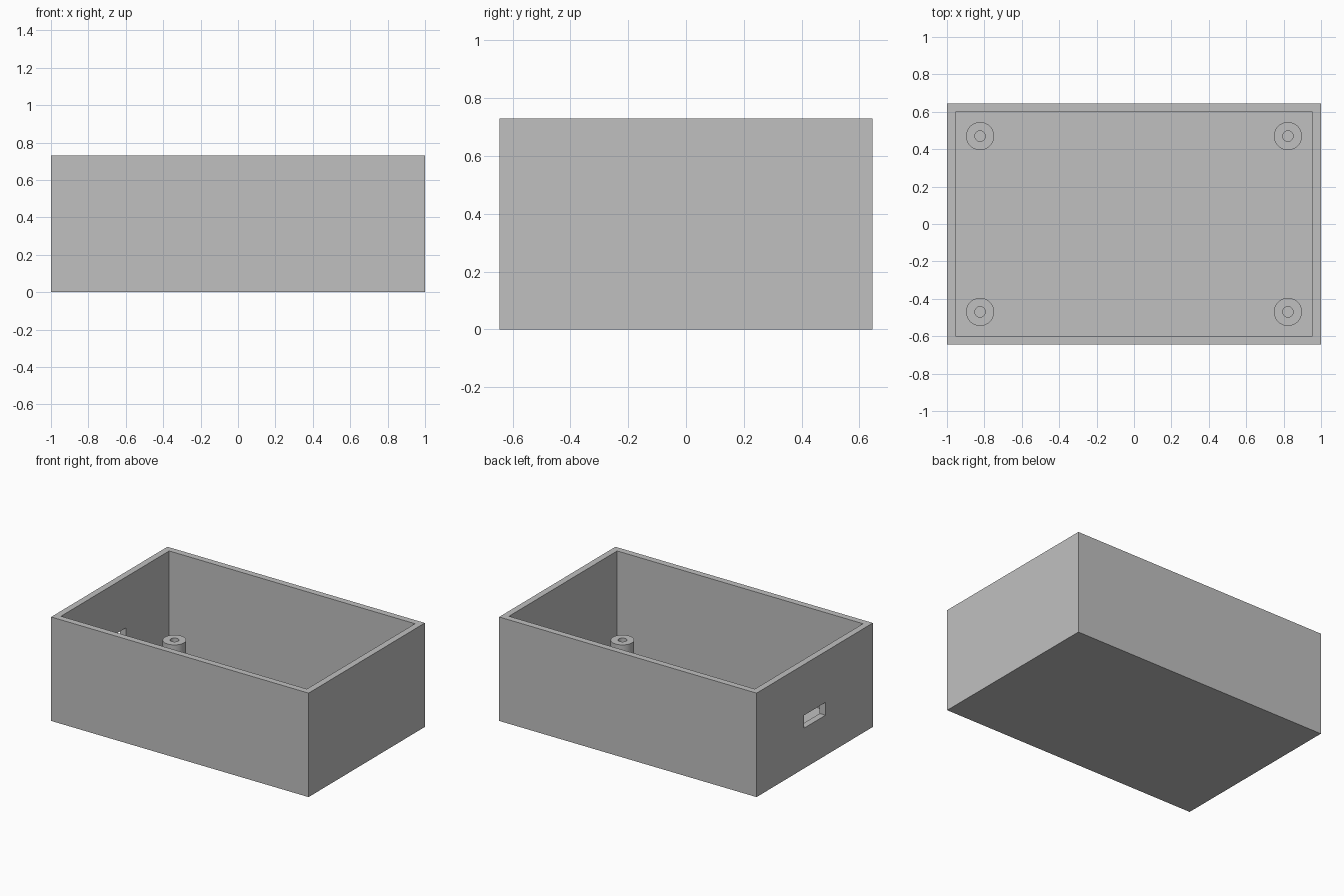
import bpy, bmesh, math
from mathutils import Matrix, Vector

LENGTH, WIDTH, HEIGHT, WALL = 2.0, 1.29, 0.73, 0.045
BOSS_X, BOSS_Y, BOSS_TOP = 0.823, 0.47, 0.19
BOSS_R, BORE_R = 0.075, 0.028
SLOT_WIDTH, SLOT_LOW, SLOT_HIGH = 0.24, 0.283, 0.373

default = bpy.data.objects.get("Cube")
if default:
    bpy.data.objects.remove(default, do_unlink=True)

grey = bpy.data.materials.new("plain grey")
grey.use_nodes = True
colour = (0.53, 0.53, 0.53, 1)
grey.diffuse_color = colour
grey.node_tree.nodes["Principled BSDF"].inputs["Base Color"].default_value = colour


def make_object(name, bm):
    mesh = bpy.data.meshes.new(name)
    bmesh.ops.recalc_face_normals(bm, faces=bm.faces)
    bm.to_mesh(mesh)
    bm.free()
    mesh.materials.append(grey)
    obj = bpy.data.objects.new(name, mesh)
    bpy.context.collection.objects.link(obj)
    return obj


def box(name, size, centre):
    bm = bmesh.new()
    bmesh.ops.create_cube(bm, size=1, matrix=Matrix.Translation(centre) @ Matrix.Diagonal((*size, 1)))
    return make_object(name, bm)


def cut(target, cutter):
    mod = target.modifiers.new("cut " + cutter.name, "BOOLEAN")
    mod.operation = "DIFFERENCE"
    mod.solver = "EXACT"
    mod.object = cutter
    cutter.hide_render = True
    cutter.hide_set(True)
    cutter.display_type = "WIRE"


# Open-topped case with a port slot through its right end wall
case = box("case", (LENGTH, WIDTH, HEIGHT), (0, 0, HEIGHT / 2))
cavity = box("cavity_cutter", (LENGTH - 2 * WALL, WIDTH - 2 * WALL, HEIGHT),
             (0, 0, HEIGHT / 2 + WALL))
slot = box("port_slot_cutter", (4 * WALL, SLOT_WIDTH, SLOT_HIGH - SLOT_LOW),
           (-LENGTH / 2, 0, (SLOT_LOW + SLOT_HIGH) / 2))
cut(case, cavity)
cut(case, slot)

# Bake the cuts and remove the cutters
depsgraph = bpy.context.evaluated_depsgraph_get()
baked = bpy.data.meshes.new_from_object(case.evaluated_get(depsgraph))
case.modifiers.clear()
case.data = baked
for helper in (cavity, slot):
    bpy.data.objects.remove(helper, do_unlink=True)


# Hollow screw post: a profile revolved around its axis
def screw_post(name, x, y):
    bm = bmesh.new()
    profile = [(BOSS_R, WALL), (BOSS_R, BOSS_TOP), (BORE_R, BOSS_TOP), (BORE_R, WALL)]
    verts = [bm.verts.new((r, 0, z)) for r, z in profile]
    edges = [bm.edges.new(pair) for pair in zip(verts, verts[1:])]
    bmesh.ops.spin(bm, geom=verts + edges, cent=(0, 0, 0), axis=(0, 0, 1),
                   angle=math.tau, steps=48, use_merge=True)
    bmesh.ops.remove_doubles(bm, verts=bm.verts, dist=0.0001)
    post = make_object(name, bm)
    post.location = Vector((x, y, 0))
    bpy.ops.object.select_all(action="DESELECT")
    post.select_set(True)
    bpy.context.view_layer.objects.active = post
    bpy.ops.object.shade_smooth_by_angle(angle=math.radians(30))


for end, y in (("front", -BOSS_Y), ("back", BOSS_Y)):
    for side, x in (("left", BOSS_X), ("right", -BOSS_X)):
        screw_post(f"{end}_{side}_screw_post", x, y)
